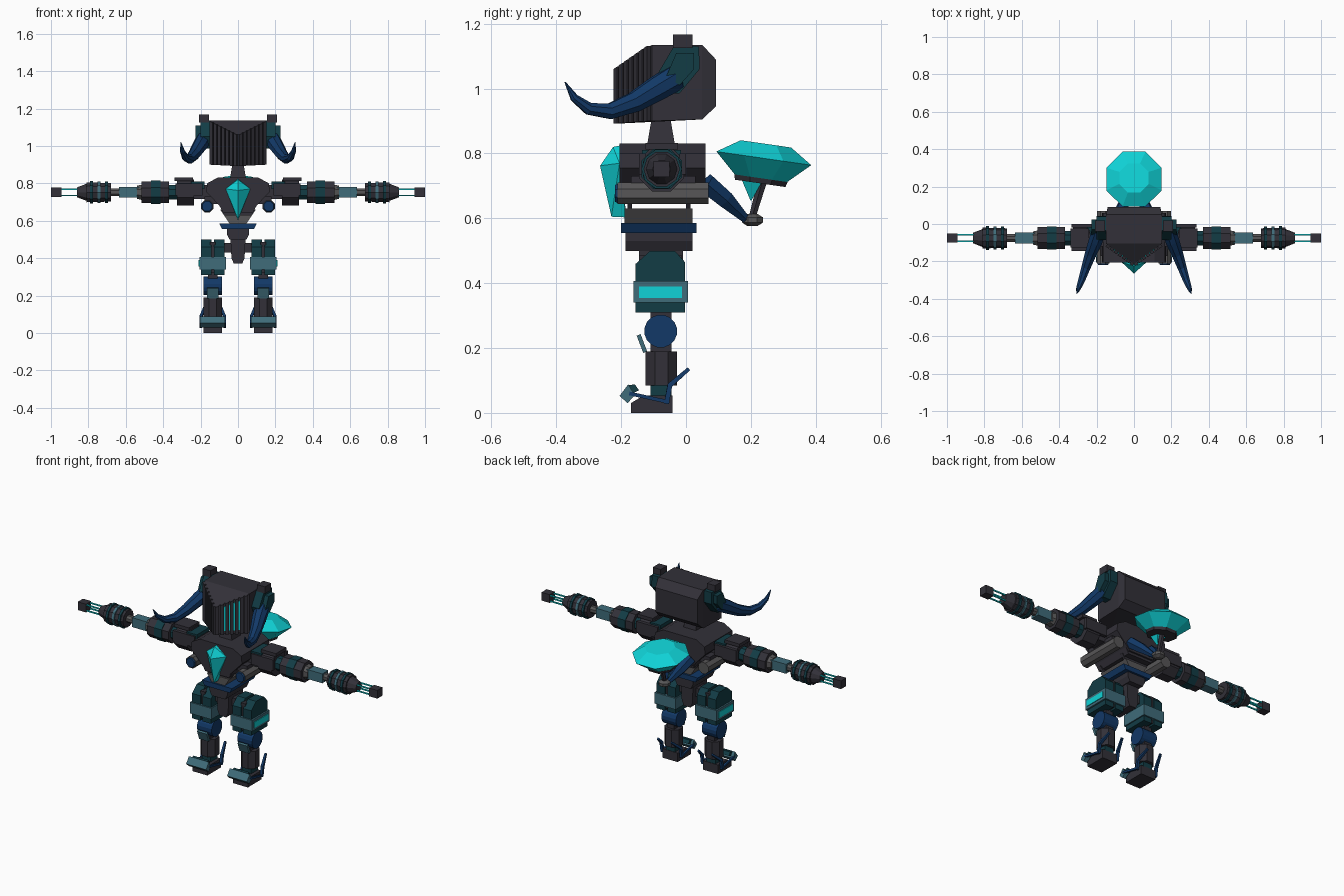
import bpy, bmesh, math
from mathutils import Vector

if "Cube" in bpy.data.objects:
    bpy.data.objects.remove(bpy.data.objects["Cube"])

COLORS = {
    "charcoal": (0.032, 0.030, 0.040), "dark_teal": (0.006, 0.045, 0.060),
    "steel_teal": (0.050, 0.150, 0.195), "cyan": (0.005, 0.650, 0.680),
    "navy": (0.006, 0.040, 0.135), "grey": (0.095, 0.093, 0.095),
}
MATS = {}
for n, c in COLORS.items():
    MATS[n] = bpy.data.materials.new(n)
    MATS[n].diffuse_color = (*c, 1)


def finish(bm, name, mat):
    bmesh.ops.recalc_face_normals(bm, faces=bm.faces)
    me = bpy.data.meshes.new(name)
    bm.to_mesh(me)
    bm.free()
    me.materials.append(MATS[mat])
    ob = bpy.data.objects.new(name, me)
    bpy.context.collection.objects.link(ob)
    return ob


def hull(name, pts, mat):
    bm = bmesh.new()
    for p in pts:
        bm.verts.new(p)
    bmesh.ops.convex_hull(bm, input=bm.verts)
    bmesh.ops.dissolve_limit(bm, angle_limit=0.01, verts=bm.verts, edges=bm.edges)
    return finish(bm, name, mat)


def box(name, x, y, z, mat):
    return hull(name, [(a, b, c) for a in x for b in y for c in z], mat)


def slab(name, outline, x0, x1, mat):
    """Side outline (y, z) extruded along x."""
    return hull(name, [(x, y, z) for x in (x0, x1) for y, z in outline], mat)


def plate(name, outline, y0, y1, mat):
    """Front outline (x, z), mirrored in x, extruded along y."""
    return hull(name, [(s * x, y, z) for s in (-1, 1) for y in (y0, y1) for x, z in outline], mat)


def tube(name, pts, radii, mat, sides=8):
    """Lofted rings along a path; flats face the axes."""
    pts = [Vector(p) for p in pts]
    d = pts[-1] - pts[0]
    ref = Vector((0, 0, 0))
    ref[min(range(3), key=lambda i: abs(d[i]))] = 1
    bm = bmesh.new()
    rings = []
    for i, p in enumerate(pts):
        t = (pts[min(i + 1, len(pts) - 1)] - pts[max(i - 1, 0)]).normalized()
        u = t.cross(ref).normalized()
        v = t.cross(u)
        ring = []
        for k in range(sides):
            a = 2 * math.pi * (k + 0.5) / sides
            ring.append(bm.verts.new(p + radii[i] * (math.cos(a) * u + math.sin(a) * v)))
        rings.append(ring)
    for r, q in zip(rings, rings[1:]):
        for k in range(sides):
            j = (k + 1) % sides
            bm.faces.new((r[k], r[j], q[j], q[k]))
    bm.faces.new(rings[0])
    bm.faces.new(rings[-1])
    return finish(bm, name, mat)


# Head: wedge-faced helmet
head = []
for s in (-1, 1):
    head += [(s * .14, .092, 1.09), (s * .14, .092, .945), (s * .15, .05, 1.135), (s * .15, .05, .905),
             (s * .15, -.105, 1.135), (s * .15, -.105, .90)]
hull("head", head + [(0, -.213, 1.06), (0, -.213, .892)], "charcoal")
tube("neck", [(0, -.077, .82), (0, -.077, .92)], [.062, .038], "charcoal", 4)


def face_point(s, t, out, z):
    return (s * (.15 * t + out * .55), -.213 + .108 * t - out * .8, z)


def face_strip(name, s, t0, t1, out, mat, drop=0):
    pts = []
    for t in (t0, t1):
        for o in (-.005, out):
            pts += [face_point(s, t, o, .892 + .008 * t + drop),
                    face_point(s, t, o, 1.06 + .075 * t - drop)]
    hull(name, pts, mat)


# Grille: vertical ribs with glowing slits between the inner ones
for s, side in ((-1, "left"), (1, "right")):
    for i in range(7):
        t = i / 7
        face_strip(f"face_rib_{side}_{i}", s, t, t + .105, .014, "charcoal")
        if 0 < i < 5:
            face_strip(f"face_slit_{side}_{i}", s, t + .105, t + .143, .004, "cyan", .02)

# Chest and waist
plate("chest", [(.11, .83), (.165, .80), (.17, .755), (.11, .70), (.08, .66)], -.205, .06, "charcoal")
plate("chest_underside", [(.11, .70), (.08, .645)], -.20, .05, "charcoal")
for y, n in ((-.18, "front"), (.0, "back")):
    plate("waist_strut_" + n, [(.095, .66), (.055, .60)], y, y + .014, "charcoal")
plate("waist_block", [(.075, .63), (.045, .585)], -.19, .02, "grey")
plate("belt", [(.10, .585), (.085, .555)], -.20, .032, "navy")
plate("pelvis", [(.06, .555), (.06, .53), (.045, .50)], -.187, .02, "charcoal")
plate("crotch", [(.04, .50), (.035, .40), (.022, .37)], -.145, -.01, "charcoal")
box("hip_axle", (-.09, .09), (-.11, -.04), (.43, .48), "charcoal")

# Chest gem
hull("chest_gem", [(0, -.20, .825), (0, -.225, .82), (.066, -.205, .77), (-.066, -.205, .77),
                   (0, -.265, .762), (0, -.23, .605), (0, -.185, .603)], "cyan")

# Back dish on a stalk
c, n = Vector((0, .24, .785)), Vector((0, .143, .99))
tube("dish", [c - n * .065, c, c + n * .045], [.085, .16, .085], "cyan")
tube("dish_collar", [c - n * .078, c - n * .062], [.085, .09], "charcoal")
tube("dish_spike", [(0, .205, .735), (0, .20, .655)], [.058, .002], "cyan", 4)
tube("dish_stalk", [(0, .24, .73), (0, .203, .60)], [.017, .012], "charcoal", 6)
tube("dish_foot", [(0, .205, .577), (0, .205, .587), (0, .205, .603), (0, .205, .613)],
     [.018, .035, .035, .018], "grey")

for s, side in ((-1, "left"), (1, "right")):
    def nm(part):
        return f"{part}_{side}"

    # Horn with its mount and cap
    slab(nm("horn_mount"), [(-.035, 1.135), (.04, 1.13), (.042, 1.06), (-.02, .985), (-.06, .985), (-.085, 1.05)],
         s * .14, s * .20, "dark_teal")
    slab(nm("horn_mount_pad"), [(-.03, 1.11), (.025, 1.11), (.025, 1.06), (-.02, 1.01), (-.06, 1.04)],
         s * .19, s * .226, "dark_teal")
    box(nm("horn_cap"), (s * .155, s * .208), (-.04, .02), (1.125, 1.167), "charcoal")
    tube(nm("horn"), [(s * .185, -.03, 1.035), (s * .205, -.09, 1.0), (s * .232, -.16, .958),
                      (s * .258, -.235, .930), (s * .28, -.30, .938), (s * .297, -.345, .972),
                      (s * .306, -.373, 1.02)],
         [.042, .040, .033, .026, .020, .013, .002], "navy")

    # Side cannon under the chest
    x = s * .165
    tube(nm("side_cannon"), [(x, -.212, .677), (x, .07, .677)], [.036, .036], "grey")
    tube(nm("cannon_lens"), [(x, -.219, .677), (x, -.211, .677)], [.028, .032], "navy")
    box(nm("cannon_bracket"), (s * .10, s * .18), (-.17, .03), (.69, .73), "charcoal")
    tube(nm("dish_arm"), [(s * .075, .06, .71), (s * .05, .12, .66), (s * .012, .185, .597)],
         [.034, .030, .014], "navy", 6)

    # Shoulder
    box(nm("shoulder_joint"), (s * .14, s * .26), (-.12, -.03), (.715, .79), "charcoal")
    box(nm("shoulder_trim"), (s * .18, s * .25), (-.135, -.015), (.77, .81), "dark_teal")
    tube(nm("shoulder"), [(s * .235, -.075, .752), (s * .325, -.075, .752)], [.075, .075], "charcoal")
    box(nm("shoulder_plate"), (s * .24, s * .34), (-.125, -.025), (.812, .832), "charcoal")
    for y in (-.145, -.02):
        box(nm("shoulder_fin"), (s * .19, s * .335), (y, y + .02), (.735, .80), "charcoal")

    # Arm segments running outward
    segments = [
        ("arm_link", .32, .375, .042, .042, "dark_teal", 8), ("upper_arm", .37, .515, .063, .063, "charcoal", 8),
        ("upper_arm_band", .415, .465, .067, .067, "dark_teal", 8), ("elbow", .51, .54, .045, .038, "grey", 8),
        ("forearm", .53, .635, .040, .040, "steel_teal", 4), ("wrist", .63, .69, .022, .022, "grey", 8),
        ("gun_body", .68, .81, .052, .056, "charcoal", 10), ("gun_ring_inner", .695, .71, .061, .061, "dark_teal", 10),
        ("gun_ring_middle", .735, .75, .061, .061, "steel_teal", 10),
        ("gun_ring_outer", .775, .79, .063, .063, "dark_teal", 10),
        ("gun_taper", .81, .86, .048, .028, "charcoal", 10), ("muzzle", .945, 1.0, .035, .035, "charcoal", 4)]
    for part, x0, x1, r0, r1, m, k in segments:
        tube(nm(part), [(s * x0, -.075, .752), (s * x1, -.075, .752)], [r0, r1], m, k)
    for dy in (-.017, .017):
        for dz in (-.017, .017):
            tube(nm("gun_rod"), [(s * .85, -.075 + dy, .752 + dz), (s * .95, -.075 + dy, .752 + dz)],
                 [.005, .005], "cyan", 4)

    # Thigh: two armoured halves, band and glowing plate
    thigh = [(-.155, .31), (-.155, .46), (-.11, .50), (-.035, .50), (-.003, .465), (-.003, .31)]
    for x0, x1 in ((.072, .127), (.143, .198)):
        slab(nm("thigh"), thigh, s * x0, s * x1, "dark_teal")
    box(nm("thigh_core"), (s * .12, s * .15), (-.145, -.013), (.32, .485), "charcoal")
    box(nm("thigh_band"), (s * .065, s * .207), (-.162, .006), (.34, .407), "steel_teal")
    box(nm("thigh_light"), (s * .205, s * .211), (-.145, -.012), (.355, .39), "cyan")

    # Knee and shin
    tube(nm("knee"), [(s * .086, -.078, .252), (s * .184, -.078, .252)], [.051, .051], "navy", 16)
    box(nm("knee_link"), (s * .11, s * .16), (-.11, -.045), (.18, .33), "charcoal")
    slab(nm("knee_guard"), [(-.152, .238), (-.14, .243), (-.12, .19), (-.132, .185)], s * .103, s * .167, "steel_teal")
    tube(nm("shin"), [(s * .135, -.076, .085), (s * .135, -.076, .19)], [.053, .053], "charcoal")
    box(nm("ankle"), (s * .105, s * .165), (-.11, -.045), (.045, .09), "dark_teal")

    # Foot, toe guard and heel spurs
    slab(nm("foot"), [(-.17, 0), (-.17, .03), (-.13, .054), (-.042, .054), (-.042, 0)], s * .085, s * .185, "charcoal")
    slab(nm("toe_guard"), [(-.205, .052), (-.18, .03), (-.158, .055), (-.178, .088)], s * .07, s * .203, "steel_teal")
    slab(nm("toe_hinge"), [(-.18, .085), (-.165, .06), (-.145, .07), (-.158, .088)], s * .085, s * .185, "dark_teal")
    for o in (-.064, .064):
        x = s * (.135 + o)
        tube(nm("heel_spur"), [(x, -.06, .028), (x, -.05, .085), (s * (.135 + o * .7), .008, .135)],
             [.011, .011, .008], "navy", 4)
        tube(nm("toe_link"), [(x, -.175, .06), (x, -.06, .035)], [.008, .008], "navy", 4)

for m in bpy.data.materials:
    if m.users and not m.is_grease_pencil:
        m.use_nodes = True
        m.node_tree.nodes["Principled BSDF"].inputs["Base Color"].default_value = m.diffuse_color
